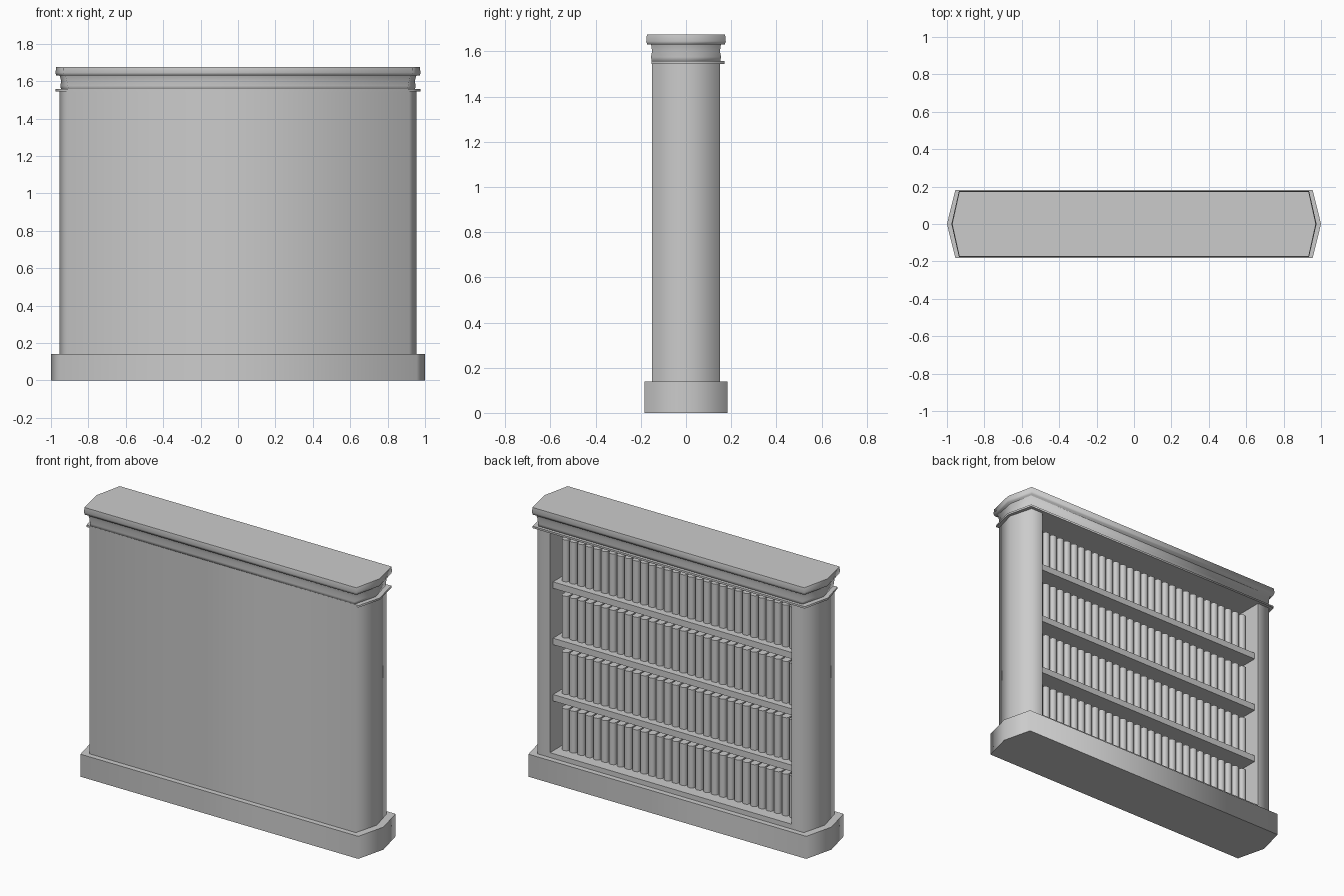
import bpy, bmesh, math

if "Cube" in bpy.data.objects:
    bpy.data.objects.remove(bpy.data.objects["Cube"])

grey = bpy.data.materials.new("plain grey")
grey.diffuse_color = (0.6, 0.6, 0.6, 1)
grey.use_nodes = True
grey.node_tree.nodes["Principled BSDF"].inputs["Base Color"].default_value = grey.diffuse_color


def loft(bm, rings):
    """Closed solid through (outline, z) rings."""
    levels = [[bm.verts.new((x, y, z)) for x, y in pts] for pts, z in rings]
    n = len(levels[0])
    for a, b in zip(levels, levels[1:]):
        for i in range(n):
            j = (i + 1) % n
            bm.faces.new((a[i], a[j], b[j], b[i]))
    bm.faces.new(levels[0][::-1])
    bm.faces.new(levels[-1])


def finish(name, bm, angle):
    bmesh.ops.recalc_face_normals(bm, faces=bm.faces)
    me = bpy.data.meshes.new(name)
    bm.to_mesh(me)
    bm.free()
    ob = bpy.data.objects.new(name, me)
    bpy.context.collection.objects.link(ob)
    me.materials.append(grey)
    bpy.ops.object.select_all(action='DESELECT')
    ob.select_set(True)
    bpy.context.view_layer.objects.active = ob
    bpy.ops.object.shade_smooth_by_angle(angle=math.radians(angle))
    return ob


def solid(name, rings, angle=80):
    bm = bmesh.new()
    loft(bm, rings)
    return finish(name, bm, angle)


def hexagon(tip, corner, front, back=None):
    back = front if back is None else back
    return [(-corner, -front), (corner, -front), (tip, 0),
            (corner, back), (-corner, back), (-tip, 0)]


def rect(x, y0, y1):
    return [(-x, y0), (x, y0), (x, y1), (-x, y1)]


# plinth with pointed ends
base = hexagon(1.0, 0.955, 0.183)
solid("base", [(base, 0), (base, 0.14)])

# case: closed front panel, pointed sides, open towards the back
case = [(-0.915, -0.15), (0.915, -0.15), (0.955, 0), (0.915, 0.15), (0.83, 0.15),
        (0.83, -0.12), (-0.83, -0.12), (-0.83, 0.15), (-0.915, 0.15), (-0.955, 0)]
solid("case", [(case, 0.14), (case, 1.55)])

# cornice: lip, frieze and top slab
lip = hexagon(0.975, 0.935, 0.152, 0.17)
solid("cornice_lip", [(lip, 1.545), (lip, 1.557)])
solid("frieze", [(hexagon(0.945, 0.905, 0.15), 1.55),
                 (hexagon(0.95, 0.91, 0.155), 1.575),
                 (hexagon(0.945, 0.915, 0.15), 1.60),
                 (hexagon(0.955, 0.925, 0.155), 1.635)])
solid("top_slab", [(hexagon(0.972, 0.932, 0.172), 1.63),
                   (hexagon(0.976, 0.936, 0.176), 1.645),
                   (hexagon(0.972, 0.934, 0.173), 1.675)])

# bottom sill and three shelves
floors = [0.17, 0.52, 0.87, 1.22]
solid("sill", [(rect(0.83, -0.12, 0.15), 0.14), (rect(0.83, -0.12, 0.15), floors[0])])
for i, z in enumerate(floors[1:], 1):
    s = rect(0.83, -0.12, 0.12)
    solid(f"shelf_{i}", [(s, z - 0.04), (s, z)])

# rows of books with rounded spines
COUNT, PITCH, HALF = 30, 0.054, 0.0225
for r, z in enumerate(floors, 1):
    bm = bmesh.new()
    for i in range(COUNT):
        cx = (i - (COUNT - 1) / 2) * PITCH
        pts = [(cx - HALF, -0.115), (cx + HALF, -0.115)]
        for k in range(5):
            a = math.pi * k / 4
            pts.append((cx + HALF * math.cos(a), 0.067 + 0.015 * math.sin(a)))
        loft(bm, [(pts, z), (pts, z + 0.26)])
    finish(f"books_row_{r}", bm, 60)
